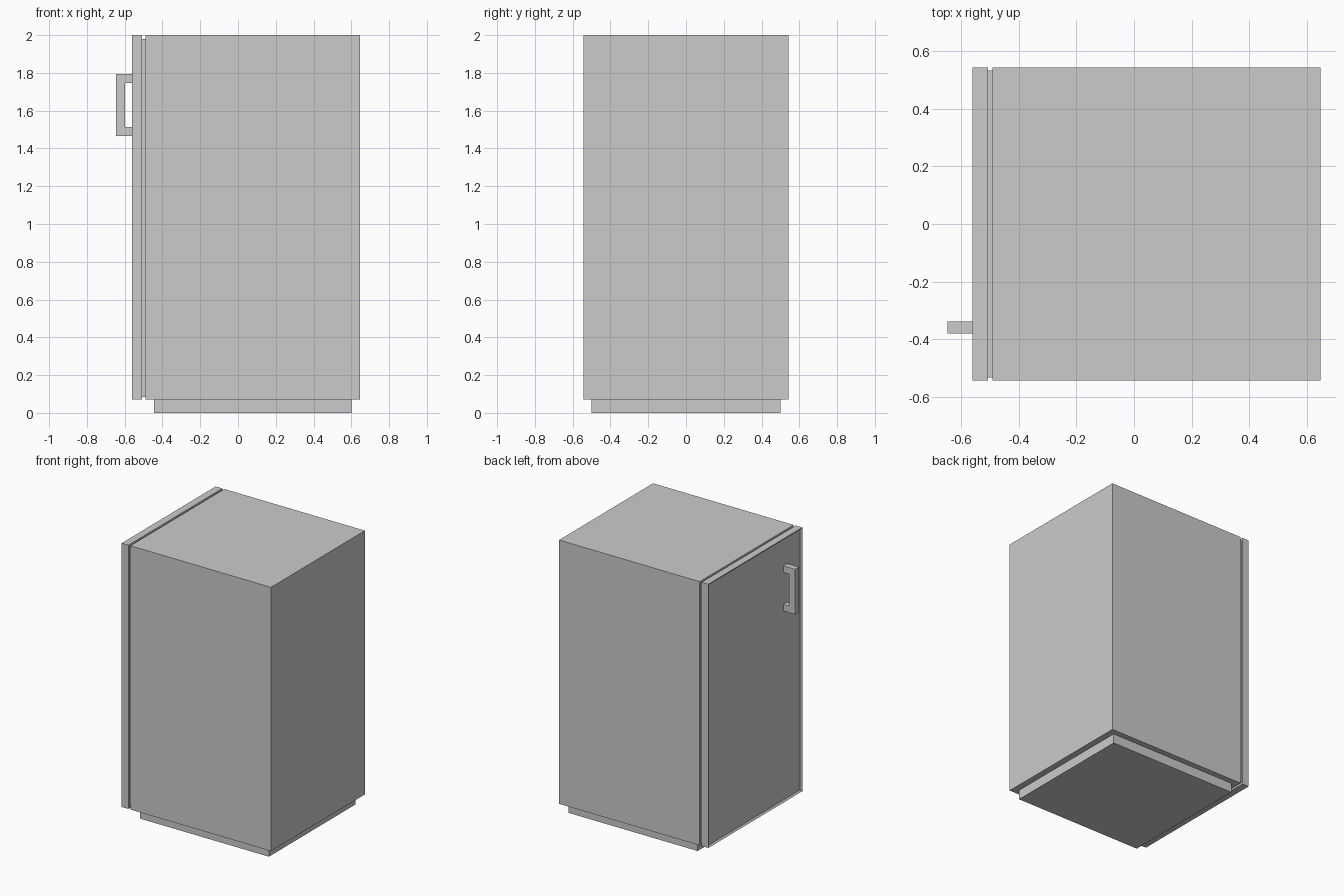
import bpy, bmesh
from mathutils import Vector

if "Cube" in bpy.data.objects:
    bpy.data.objects.remove(bpy.data.objects["Cube"])


def box(name, lo, hi):
    """Axis-aligned box between two corners."""
    lo, hi = Vector(lo), Vector(hi)
    bm = bmesh.new()
    bmesh.ops.create_cube(bm, size=1)
    for v in bm.verts:
        v.co = Vector(c * s for c, s in zip(v.co, hi - lo)) + (lo + hi) / 2
    return finish(name, bm)


def finish(name, bm):
    mesh = bpy.data.meshes.new(name)
    bm.to_mesh(mesh)
    bm.free()
    obj = bpy.data.objects.new(name, mesh)
    bpy.context.collection.objects.link(obj)
    return obj


# Cabinet, plinth and door seal
box("cabinet", (-0.491, -0.543, 0.07), (0.647, 0.543, 2.0))
box("plinth", (-0.444, -0.5, 0.0), (0.6, 0.5, 0.07))
box("door_seal", (-0.507, -0.533, 0.085), (-0.491, 0.533, 1.98))

# Door with a shallow recessed front panel
door = box("door", (-0.561, -0.543, 0.07), (-0.507, 0.543, 2.0))
bm = bmesh.new()
bm.from_mesh(door.data)
bm.normal_update()
front = min(bm.faces, key=lambda f: f.calc_center_median().x)
bmesh.ops.inset_region(bm, faces=[front], thickness=0.018)
for v in front.verts:
    v.co.x += 0.01
bm.to_mesh(door.data)
bm.free()

# C-shaped handle: side profile in x/z, extruded along y
profile = [(-0.551, 1.795), (-0.647, 1.795), (-0.647, 1.465), (-0.551, 1.465),
           (-0.551, 1.513), (-0.598, 1.513), (-0.598, 1.747), (-0.551, 1.747)]
bm = bmesh.new()
face = bm.faces.new([bm.verts.new((x, -0.381, z)) for x, z in profile])
ext = bmesh.ops.extrude_face_region(bm, geom=[face])
for g in ext["geom"]:
    if isinstance(g, bmesh.types.BMVert):
        g.co.y = -0.338
bmesh.ops.recalc_face_normals(bm, faces=bm.faces)
finish("door_handle", bm)
